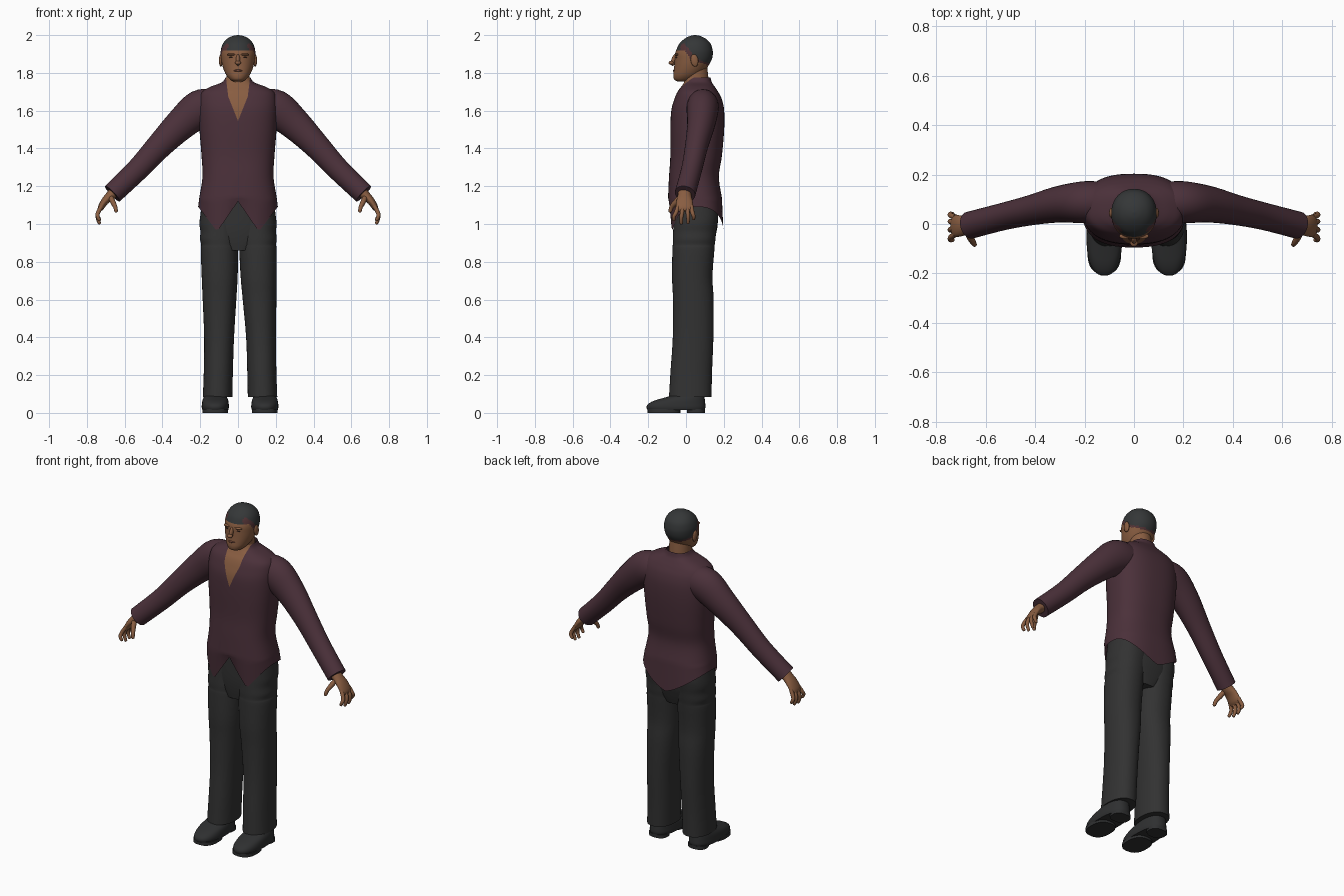
import bpy, bmesh, math
from mathutils import Vector

cube = bpy.data.objects.get("Cube")
if cube:
    bpy.data.objects.remove(cube, do_unlink=True)


def material(name, colour):
    m = bpy.data.materials.new(name)
    m.use_nodes = True
    m.diffuse_color = (*colour, 1)
    bsdf = m.node_tree.nodes["Principled BSDF"]
    bsdf.inputs["Base Color"].default_value = (*colour, 1)
    bsdf.inputs["Roughness"].default_value = 0.8
    return m


SKIN = material("brown skin", (0.25, 0.11, 0.053))
SHIRT = material("plum shirt", (0.07, 0.03, 0.042))
TROUSERS = material("charcoal trousers", (0.032, 0.032, 0.032))
SHOES = material("black shoes", (0.028, 0.029, 0.03))
HAIR = material("dark hair", (0.035, 0.038, 0.039))
FADE = material("hairline", (0.085, 0.033, 0.036))
LIPS = material("lips", (0.17, 0.065, 0.042))
EYES = material("eyes", (0.045, 0.022, 0.015))


def smooth_rows(rows, sub):
    """Catmull-Rom interpolation between rows of numbers."""
    out, last = [], len(rows) - 1
    for i in range(last):
        a, b, c, d = (rows[max(0, min(last, i + k))] for k in (-1, 0, 1, 2))
        for j in range(sub):
            t = j / sub
            out.append([q + t / 2 * (r - p + t * (2 * p - 5 * q + 4 * r - s + t * (3 * (q - r) + s - p)))
                        for p, q, r, s in zip(a, b, c, d)])
    return out + [list(rows[last])]


def skin_rings(name, rings, mats, caps=True, rule=None, cuts=None):
    """Join rings of points into a surface."""
    bm = bmesh.new()
    loops = [[bm.verts.new(p) for p in ring] for ring in rings]
    n = len(loops[0])
    for a, b in zip(loops, loops[1:]):
        for i in range(n):
            bm.faces.new((a[i], a[(i + 1) % n], b[(i + 1) % n], b[i]))
    if caps:
        bm.faces.new(loops[0])
        bm.faces.new(loops[-1])
    bmesh.ops.recalc_face_normals(bm, faces=bm.faces)
    if cuts:
        cuts(bm)
    for f in bm.faces:
        f.smooth = True
        if rule:
            f.material_index = rule(f.calc_center_median())
    mesh = bpy.data.meshes.new(name)
    bm.to_mesh(mesh)
    bm.free()
    for m in mats:
        mesh.materials.append(m)
    ob = bpy.data.objects.new(name, mesh)
    bpy.context.collection.objects.link(ob)
    bpy.ops.object.select_all(action="DESELECT")
    ob.select_set(True)
    bpy.context.view_layer.objects.active = ob
    bpy.ops.object.shade_smooth_by_angle(angle=math.radians(45))
    return ob


def oval(z, rx, yf, yb, cx=0, e=2.0, n=64):
    """Horizontal superellipse ring between a front and a back depth."""
    pts = []
    for i in range(n):
        a = 2 * math.pi * i / n
        c, s = math.cos(a), math.sin(a)
        x = math.copysign(abs(c) ** (2 / e), c) * rx
        y = math.copysign(abs(s) ** (2 / e), s) * (yb - yf) / 2
        pts.append(Vector((cx + x, (yf + yb) / 2 + y, z)))
    return pts


def sweep(name, rows, mat, side, sub=4, n=24):
    """Tube along rows of x, y, z, thickness radius, y radius."""
    rows = smooth_rows(rows, sub)
    rings = []
    for i, (x, y, z, rn, ry) in enumerate(rows):
        a, b = rows[max(i - 1, 0)], rows[min(i + 1, len(rows) - 1)]
        t = (Vector(b[:3]) - Vector(a[:3])).normalized()
        normal = t.cross(Vector((0, 1, 0))).normalized()
        across = normal.cross(t)
        ring = []
        for k in range(n):
            w = 2 * math.pi * k / n
            p = Vector((x, y, z)) + normal * rn * math.cos(w) + across * ry * math.sin(w)
            ring.append((p.x * side, p.y, p.z))
        rings.append(ring)
    return skin_rings(name, rings, [mat])


def ball(name, loc, scale, mat, tilt=0):
    bpy.ops.mesh.primitive_uv_sphere_add(segments=20, ring_count=12, location=loc, rotation=(tilt, 0, 0))
    ob = bpy.context.object
    ob.name, ob.scale = name, scale
    ob.data.materials.append(mat)
    bpy.ops.object.shade_smooth()


# Shirt body with pointed tails and an open neck
def hem(x, y):
    x = abs(x)
    if y > 0.05:
        return 0.96 + 0.13 * min(1, x / 0.21) ** 1.3
    return 1.12 - 0.16 * x / 0.11 if x < 0.11 else 0.96 + 0.13 * min(1, (x - 0.11) / 0.1)


torso = smooth_rows([
    (1.14, .205, -.095, .190), (1.25, .188, -.090, .174), (1.36, .193, -.083, .190),
    (1.50, .204, -.083, .202), (1.60, .208, -.078, .202), (1.66, .205, -.062, .190),
    (1.70, .190, -.045, .170), (1.727, .145, -.025, .152), (1.75, .085, -.010, .137),
    (1.775, .066, .000, .130)], 5)
rings = [oval(*r, e=2.5) for r in torso]
for k in range(1, 9):
    t = k / 8
    ring = oval(1.14, .205 + .006 * t, -.095 + .012 * t, .19 + .008 * t, e=2.6)
    for p in ring:
        p.z += (hem(p.x, p.y) - p.z) * t
    rings.insert(0, ring)

NECK_LINES = ((0.0, 1.545, 0.40), (0.05, 1.66, 0.12))


def cut_neck(bm):
    for s in (-1, 1):
        for x, z, slope in NECK_LINES:
            faces = [f for f in bm.faces if f.calc_center_median().y < 0.05 and f.calc_center_median().z > 1.5]
            geom = faces + list({e for f in faces for e in f.edges}) + list({v for f in faces for v in f.verts})
            bmesh.ops.bisect_plane(bm, geom=geom, plane_co=(s * x, 0, z), plane_no=(s, 0, -slope))


def open_neck(c):
    return int(c.y < 0.05 and all(abs(c.x) < x + (c.z - z) * k for x, z, k in NECK_LINES))


skin_rings("shirt_body", rings, [SHIRT, SKIN], caps=False, rule=open_neck, cuts=cut_neck)

# Neck and head
neck = smooth_rows([(1.68, .066, .0, .125), (1.76, .062, -.012, .12), (1.85, .06, -.01, .11)], 4)
skin_rings("neck", [oval(*r) for r in neck], [SKIN])


def hair_rule(c):
    if c.y < -0.01:
        line = 1.922
    elif c.y < 0.03:
        line = 1.922 - (c.y + 0.01) * 1.3
    else:
        line = 1.87 - (c.y - 0.03) * 0.35
    band = 0.035 if -0.03 < c.y < 0.03 and abs(c.x) > 0.05 else 0.012
    return 0 if c.z < line else 1 if c.z < line + band and c.y > -0.03 else 2


head = smooth_rows([
    (1.755, .025, -.045, .000), (1.765, .042, -.062, .040), (1.785, .060, -.067, .075),
    (1.81, .073, -.065, .100), (1.84, .083, -.062, .120), (1.87, .089, -.060, .136),
    (1.90, .092, -.058, .142), (1.925, .090, -.050, .140), (1.955, .080, -.035, .130),
    (1.98, .059, -.008, .106), (1.995, .030, .020, .076), (2.0, .004, .045, .050)], 5)
skin_rings("head", [oval(*r, e=2.1) for r in head], [SKIN, FADE, HAIR], rule=hair_rule)
ball("nose_bridge", (0, -.064, 1.868), (.011, .014, .032), SKIN, -0.3)
ball("nose_tip", (0, -.077, 1.853), (.016, .015, .011), SKIN)
ball("lips", (0, -.061, 1.812), (.024, .008, .006), LIPS)

# Trouser seat
seat = smooth_rows([(.86, .10, -.05, .13), (.92, .17, -.06, .15), (1.0, .195, -.066, .168), (1.15, .19, -.065, .165)], 4)
skin_rings("trouser_seat", [oval(*r, e=2.3) for r in seat], [TROUSERS])

for side, label in ((1, "left"), (-1, "right")):
    # Face details
    ball(label + "_ear", (side * .091, .045, 1.866), (.010, .020, .033), SKIN, 0.15)
    ball(label + "_brow", (side * .034, -.049, 1.897), (.026, .012, .007), SKIN)
    ball(label + "_eye", (side * .033, -.049, 1.881), (.014, .007, .004), EYES)

    # Sleeve
    sweep(label + "_sleeve", [
        (.12, .090, 1.625, .085, .080), (.20, .088, 1.61, .100, .085), (.30, .080, 1.53, .085, .074),
        (.415, .056, 1.415, .069, .061), (.53, .030, 1.29, .060, .055), (.665, -.005, 1.16, .056, .055)],
        SHIRT, side, sub=5, n=32)

    # Hand with fingers and thumb
    sweep(label + "_palm", [
        (.635, -.004, 1.19, .030, .036), (.675, -.008, 1.15, .026, .036), (.705, -.008, 1.12, .020, .043),
        (.727, -.008, 1.085, .016, .044), (.735, -.008, 1.068, .007, .034)], SKIN, side)
    for finger, y, spread, tip in (("index", -.042, -.022, 1.02), ("middle", -.017, -.008, 1.003),
                                   ("ring", .007, .004, 1.005), ("little", .028, .012, 1.025)):
        sweep(f"{label}_{finger}_finger", [
            (.722, y, 1.095, .011, .011), (.741, y + spread * .5, 1.06, .011, .011),
            (.743, y + spread, (tip + 1.06) / 2, .010, .010), (.733, y + spread, tip, .008, .008),
            (.731, y + spread, tip - .004, .002, .002)], SKIN, side, n=12)
    sweep(label + "_thumb", [
        (.675, -.025, 1.145, .014, .015), (.662, -.055, 1.115, .014, .015), (.650, -.076, 1.09, .011, .012),
        (.645, -.084, 1.066, .009, .009), (.644, -.085, 1.061, .002, .002)], SKIN, side, n=12)

    # Trouser leg: height, half width, front, back, centre, stance shift
    leg = smooth_rows([
        (.085, .078, -.09, .135, .119, .011), (.22, .077, -.082, .138, .115, .011),
        (.40, .079, -.07, .145, .111, .011), (.60, .089, -.069, .146, .106, .008),
        (.72, .095, -.074, .140, .103, .006), (.86, .099, -.072, .150, .102, .004),
        (.89, .097, -.070, .152, .101, .003), (.92, .102, -.070, .156, .101, .002),
        (.96, .100, -.068, .160, .100, .001), (1.0, .105, -.066, .166, .099, 0),
        (1.05, .101, -.064, .170, .098, 0), (1.15, .090, -.06, .16, .095, 0)], 4)
    skin_rings(label + "_trouser_leg", [oval(*r[:4], cx=side * r[4] + r[5], e=2.2, n=40) for r in leg], [TROUSERS])

    # Shoe upper, sole and heel
    cx = side * .131 + .011
    shoe = smooth_rows([
        (.014, .068, -.203, .098), (.03, .072, -.209, .103), (.048, .071, -.200, .102), (.066, .068, -.165, .10),
        (.082, .062, -.11, .098), (.10, .055, -.065, .095), (.16, .05, -.04, .09)], 3)
    skin_rings(label + "_shoe", [oval(*r, cx=cx, e=2.4, n=40) for r in shoe], [SHOES])
    for part, w, yf, yb in (("sole", .068, -.203, -.03), ("heel", .056, .005, .1)):
        skin_rings(f"{label}_shoe_{part}", [oval(z, w, yf, yb, cx, 2.5, 32) for z in (0, .02)], [SHOES])
